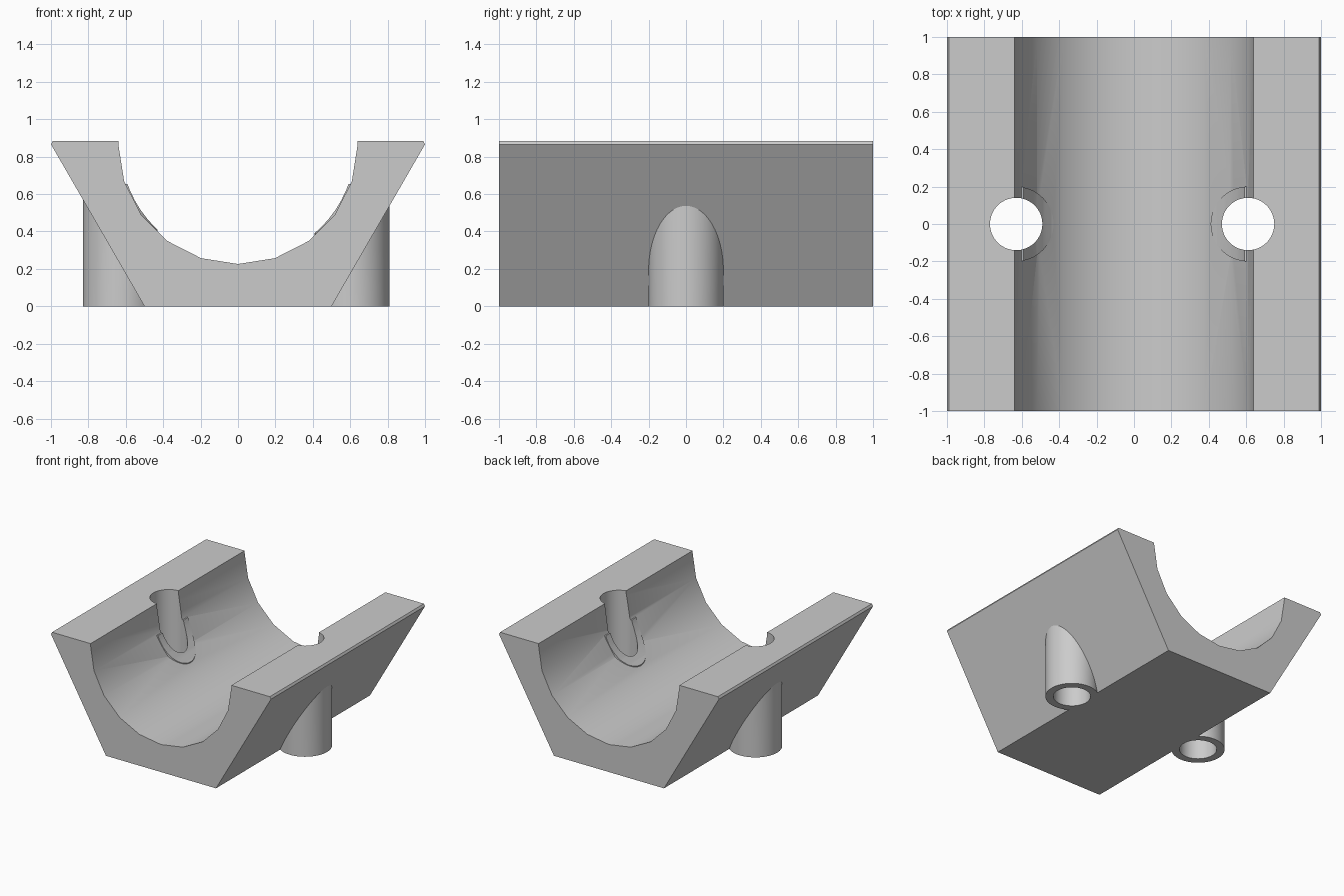
import bpy, bmesh
from math import sin, cos, pi, radians
from mathutils import Matrix, Vector

cube = bpy.data.objects.get("Cube")
if cube:
    bpy.data.objects.remove(cube, do_unlink=True)

grey = bpy.data.materials.new("plain grey")
grey.use_nodes = True
grey.diffuse_color = (0.6, 0.6, 0.6, 1)
grey.node_tree.nodes["Principled BSDF"].inputs["Base Color"].default_value = (0.6, 0.6, 0.6, 1)

AXIS_Z = 0.866      # height of the trough axis
TOP = 0.884
TROUGH_R = 0.64


def add_object(name, bm):
    bmesh.ops.recalc_face_normals(bm, faces=bm.faces)
    mesh = bpy.data.meshes.new(name)
    bm.to_mesh(mesh)
    bm.free()
    mesh.materials.append(grey)
    obj = bpy.data.objects.new(name, mesh)
    bpy.context.collection.objects.link(obj)
    return obj


def cylinder(name, radius, length, centre, sides=64, along_y=False):
    bm = bmesh.new()
    turn = Matrix.Rotation(radians(90), 4, 'X') if along_y else Matrix()
    bmesh.ops.create_cone(bm, cap_ends=True, segments=sides, radius1=radius,
                          radius2=radius, depth=length,
                          matrix=Matrix.Translation(centre) @ turn)
    return add_object(name, bm)


def combine(target, tool, operation):
    """Apply a boolean and discard the tool."""
    mod = target.modifiers.new(operation.title(), 'BOOLEAN')
    mod.operation = operation
    mod.solver = 'EXACT'
    mod.object = tool
    tool.hide_render = True
    bpy.context.view_layer.objects.active = target
    bpy.ops.object.modifier_apply(modifier=mod.name)
    bpy.data.objects.remove(tool, do_unlink=True)


# Body: half-hexagon block with a faceted round trough, extruded along y
half = [(0.5, 0), (1, AXIS_Z), (0.99, TOP), (TROUGH_R, TOP)]
half += [(TROUGH_R * sin(a), AXIS_Z - TROUGH_R * cos(a))
         for a in (i * pi / 10 for i in range(5, 0, -1))]
profile = half + [(0, AXIS_Z - TROUGH_R)] + [(-x, z) for x, z in reversed(half)]
bm = bmesh.new()
face = bm.faces.new([bm.verts.new((x, -1, z)) for x, z in profile])
extruded = bmesh.ops.extrude_face_region(bm, geom=[face])
bmesh.ops.translate(bm, vec=(0, 2, 0),
                    verts=[v for v in extruded["geom"] if isinstance(v, bmesh.types.BMVert)])
body = add_object("trough_block", bm)

# Screw sleeves, trimmed to a thin lip inside the trough, then bored through
for x in (-0.63, 0.61):
    sleeve = cylinder("sleeve", 0.2, 0.655, Vector((x, 0, 0.3275)))
    trim = cylinder("trough_trim", 0.628, 2.4, Vector((0, 0, AXIS_Z)), along_y=True)
    combine(sleeve, trim, 'DIFFERENCE')
    combine(body, sleeve, 'UNION')
    bore = cylinder("bore", 0.14, 2, Vector((x, 0, 0.5)))
    combine(body, bore, 'DIFFERENCE')

# Single colour, with soft curves and crisp edges
body.data.materials.clear()
body.data.materials.append(grey)
for p in body.data.polygons:
    p.material_index = 0
bpy.ops.object.select_all(action='DESELECT')
body.select_set(True)
bpy.context.view_layer.objects.active = body
bpy.ops.object.shade_smooth_by_angle(angle=radians(30))
